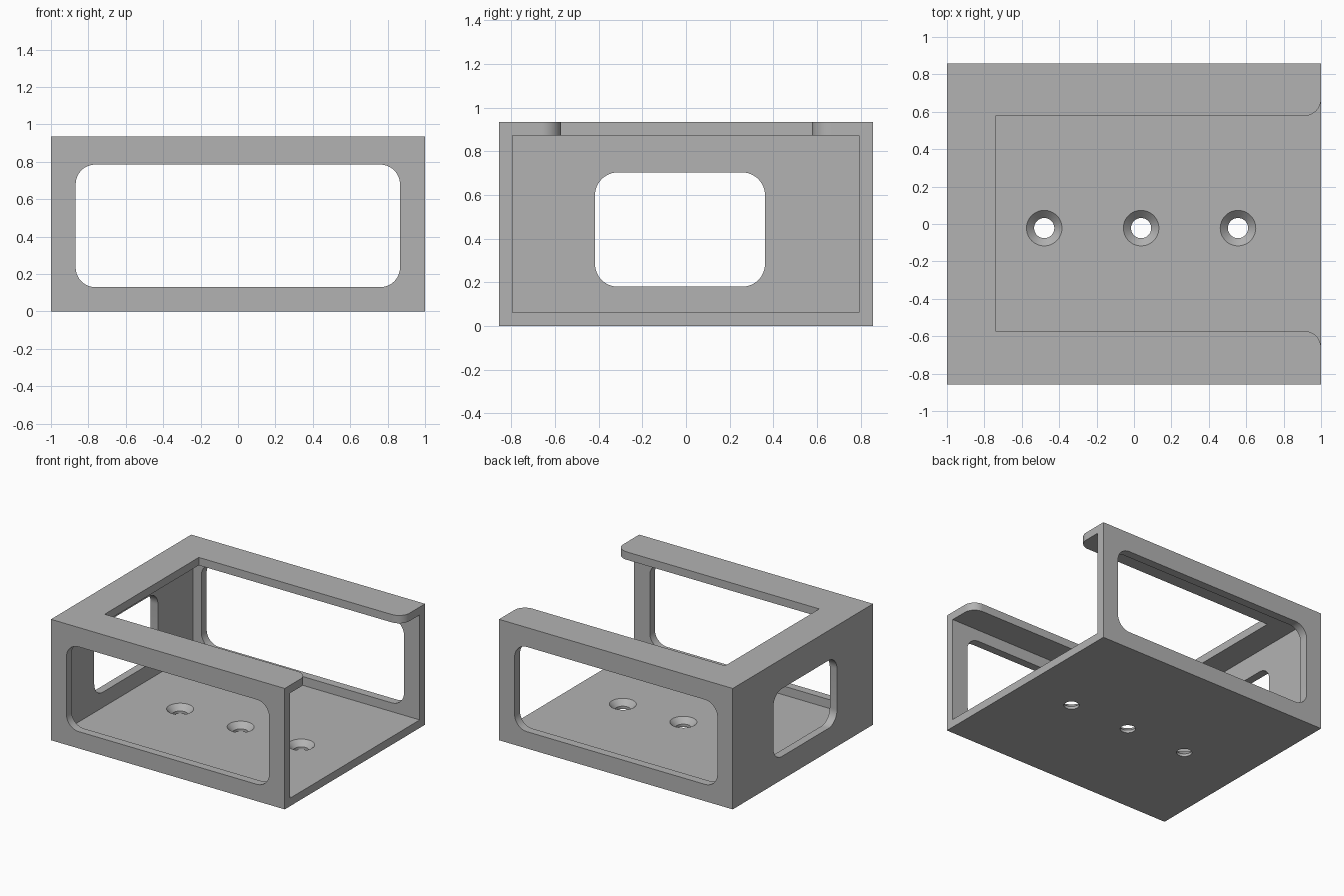
import bpy, bmesh, math
from mathutils import Vector, Matrix

if "Cube" in bpy.data.objects:
    bpy.data.objects.remove(bpy.data.objects["Cube"], do_unlink=True)

grey = bpy.data.materials.new("plain_grey")
grey.use_nodes = True
colour = (0.45, 0.45, 0.45, 1)
grey.diffuse_color = colour
grey.node_tree.nodes["Principled BSDF"].inputs["Base Color"].default_value = colour


def make_object(name, bm):
    bmesh.ops.recalc_face_normals(bm, faces=bm.faces)
    mesh = bpy.data.meshes.new(name)
    bm.to_mesh(mesh)
    bm.free()
    mesh.materials.append(grey)
    ob = bpy.data.objects.new(name, mesh)
    bpy.context.collection.objects.link(ob)
    return ob


def prism(name, profile, to_3d, start, end):
    """Extrude a flat outline; to_3d maps (u, v, depth) to a point."""
    bm = bmesh.new()
    face = bm.faces.new([bm.verts.new(to_3d(u, v, start)) for u, v in profile])
    extruded = bmesh.ops.extrude_face_region(bm, geom=[face])["geom"]
    offset = Vector(to_3d(0, 0, end)) - Vector(to_3d(0, 0, start))
    bmesh.ops.translate(bm, vec=offset, verts=[g for g in extruded if isinstance(g, bmesh.types.BMVert)])
    return make_object(name, bm)


def arc(cx, cy, r, a0, a1, steps=12):
    angles = [math.radians(a0 + (a1 - a0) * i / steps) for i in range(steps + 1)]
    return [(cx + r * math.cos(a), cy + r * math.sin(a)) for a in angles]


def rounded_rect(u0, u1, v0, v1, r):
    return (arc(u1 - r, v1 - r, r, 0, 90) + arc(u0 + r, v1 - r, r, 90, 180)
            + arc(u0 + r, v0 + r, r, 180, 270) + arc(u1 - r, v0 + r, r, 270, 360))


def rect(u0, u1, v0, v1):
    return [(u0, v0), (u1, v0), (u1, v1), (u0, v1)]


def cone(name, x, y, z0, z1, r0, r1):
    bm = bmesh.new()
    bmesh.ops.create_cone(bm, cap_ends=True, segments=48, radius1=r0, radius2=r1, depth=z1 - z0,
                          matrix=Matrix.Translation((x, y, (z0 + z1) / 2)))
    return make_object(name, bm)


def along_x(u, v, d):
    return (d, u, v)


def along_y(u, v, d):
    return (u, d, v)


def along_z(u, v, d):
    return (u, v, d)


# Outer block
bracket = prism("open_bracket", rect(-1, 1, -0.857, 0.857), along_z, 0, 0.935)

# Hollow interior, open at the +x end
cutters = [prism("interior_cutter", rect(-0.794, 0.792, 0.062, 0.874), along_x, -0.938, 1.2)]

# Windows through both long sides and the end wall
cutters.append(prism("side_window_cutter", rounded_rect(-0.868, 0.866, 0.13, 0.785, 0.105), along_y, -1.2, 1.2))
cutters.append(prism("end_window_cutter", rounded_rect(-0.417, 0.362, 0.18, 0.704, 0.105), along_x, -1.2, -0.5))

# Top slot with flared, rounded mouth
slot = ([(-0.74, -0.572)] + arc(0.91, -0.662, 0.09, 90, 0) + [(1.2, -0.662), (1.2, 0.668)]
        + arc(0.91, 0.668, 0.09, 0, -90) + [(-0.74, 0.578)])
cutters.append(prism("slot_cutter", slot, along_z, 0.8, 1.2))

# Countersunk screw holes in the floor
for x in (-0.48, 0.038, 0.556):
    cutters.append(cone("drill_cutter", x, -0.022, -0.2, 0.3, 0.054, 0.054))
    cutters.append(cone("countersink_cutter", x, -0.022, 0.012, 0.082, 0.045, 0.115))

# Carve the block and discard the cutters
bpy.ops.object.select_all(action='DESELECT')
bpy.context.view_layer.objects.active = bracket
bracket.select_set(True)
for cutter in cutters:
    cutter.hide_render = True
    mod = bracket.modifiers.new("carve", 'BOOLEAN')
    mod.operation = 'DIFFERENCE'
    mod.solver = 'EXACT'
    mod.object = cutter
    bpy.ops.object.modifier_apply(modifier=mod.name)
    bpy.data.objects.remove(cutter, do_unlink=True)

bpy.ops.object.shade_smooth_by_angle(angle=math.radians(30))
